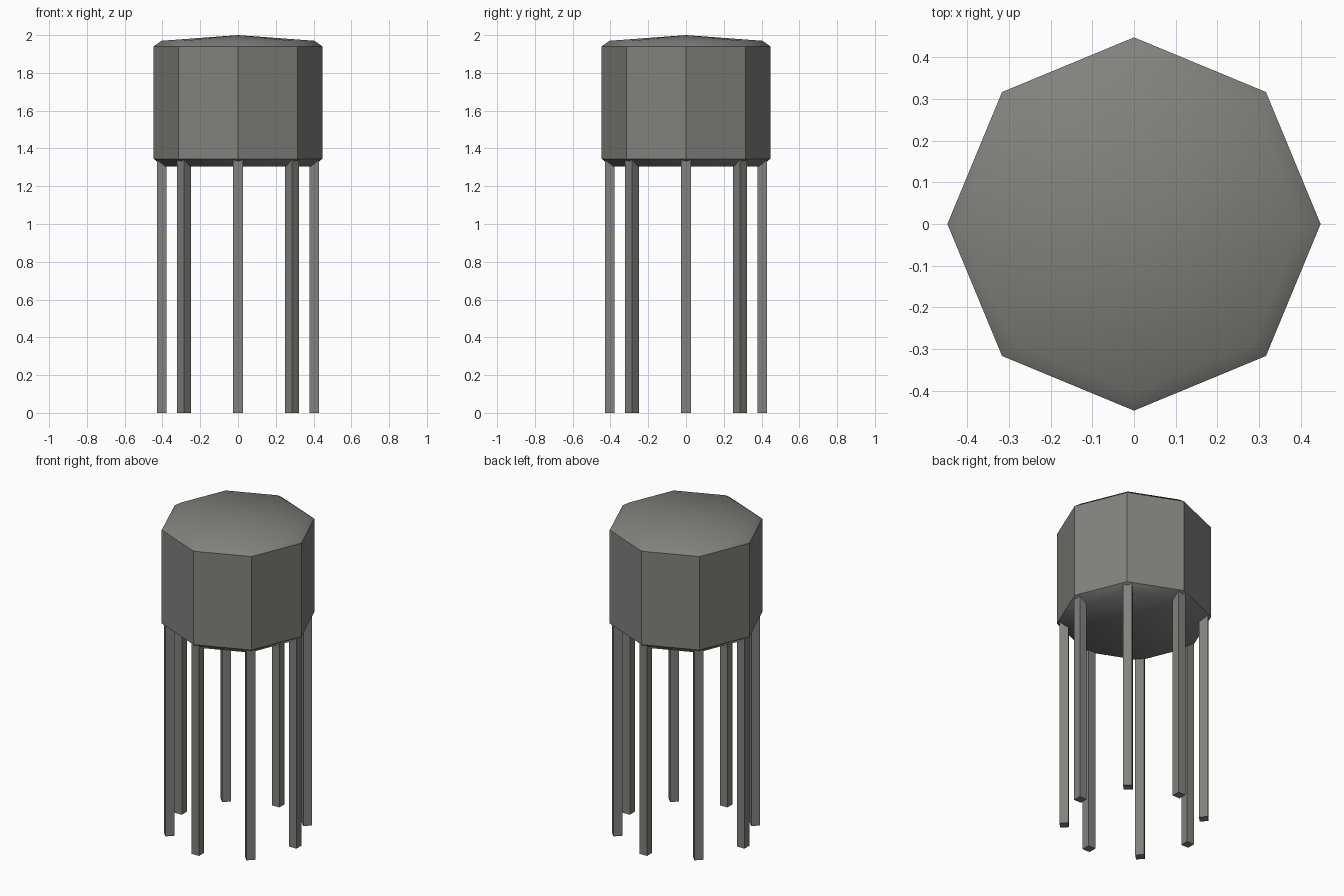
import bpy, bmesh, math
from mathutils import Matrix

cube = bpy.data.objects.get("Cube")
if cube:
    bpy.data.objects.remove(cube, do_unlink=True)

SIDES = 8
STEP = math.tau / SIDES

grey = bpy.data.materials.new("warm grey metal")
grey.use_nodes = True
colour = (0.225, 0.22, 0.205, 1)
grey.diffuse_color = colour
grey.node_tree.nodes["Principled BSDF"].inputs["Base Color"].default_value = colour


def add_object(name, bm):
    bmesh.ops.recalc_face_normals(bm, faces=bm.faces[:])
    mesh = bpy.data.meshes.new(name)
    bm.to_mesh(mesh)
    bm.free()
    mesh.materials.append(grey)
    obj = bpy.data.objects.new(name, mesh)
    bpy.context.collection.objects.link(obj)
    return obj


# Octagonal tank: rings of (radius, height), closed by a flat floor and a low peak
profile = [(0.395, 1.305), (0.447, 1.345), (0.447, 1.94), (0.405, 1.97)]
bm = bmesh.new()
rings = [[bm.verts.new((r * math.cos(i * STEP), r * math.sin(i * STEP), z))
          for i in range(SIDES)] for r, z in profile]
bm.faces.new(rings[0])
for low, high in zip(rings, rings[1:]):
    for i in range(SIDES):
        j = (i + 1) % SIDES
        bm.faces.new((low[i], low[j], high[j], high[i]))
peak = bm.verts.new((0, 0, 2))
for i in range(SIDES):
    bm.faces.new((rings[-1][i], rings[-1][(i + 1) % SIDES], peak))
tank = add_object("tank", bm)

# Smooth the roof, keep the wall corners crisp
bpy.ops.object.select_all(action='DESELECT')
tank.select_set(True)
bpy.context.view_layer.objects.active = tank
bpy.ops.object.shade_smooth_by_angle(angle=math.radians(40))

# Square legs, one beneath each tank corner, ending inside the tank
LEG_WIDTH, LEG_HEIGHT, LEG_RADIUS = 0.052, 1.345, 0.404
for i in range(SIDES):
    bm = bmesh.new()
    place = (Matrix.Rotation(i * STEP, 4, 'Z')
             @ Matrix.Translation((LEG_RADIUS, 0, LEG_HEIGHT / 2))
             @ Matrix.Diagonal((LEG_WIDTH, LEG_WIDTH, LEG_HEIGHT, 1)))
    bmesh.ops.create_cube(bm, size=1, matrix=place)
    add_object(f"leg_{i + 1}", bm)
